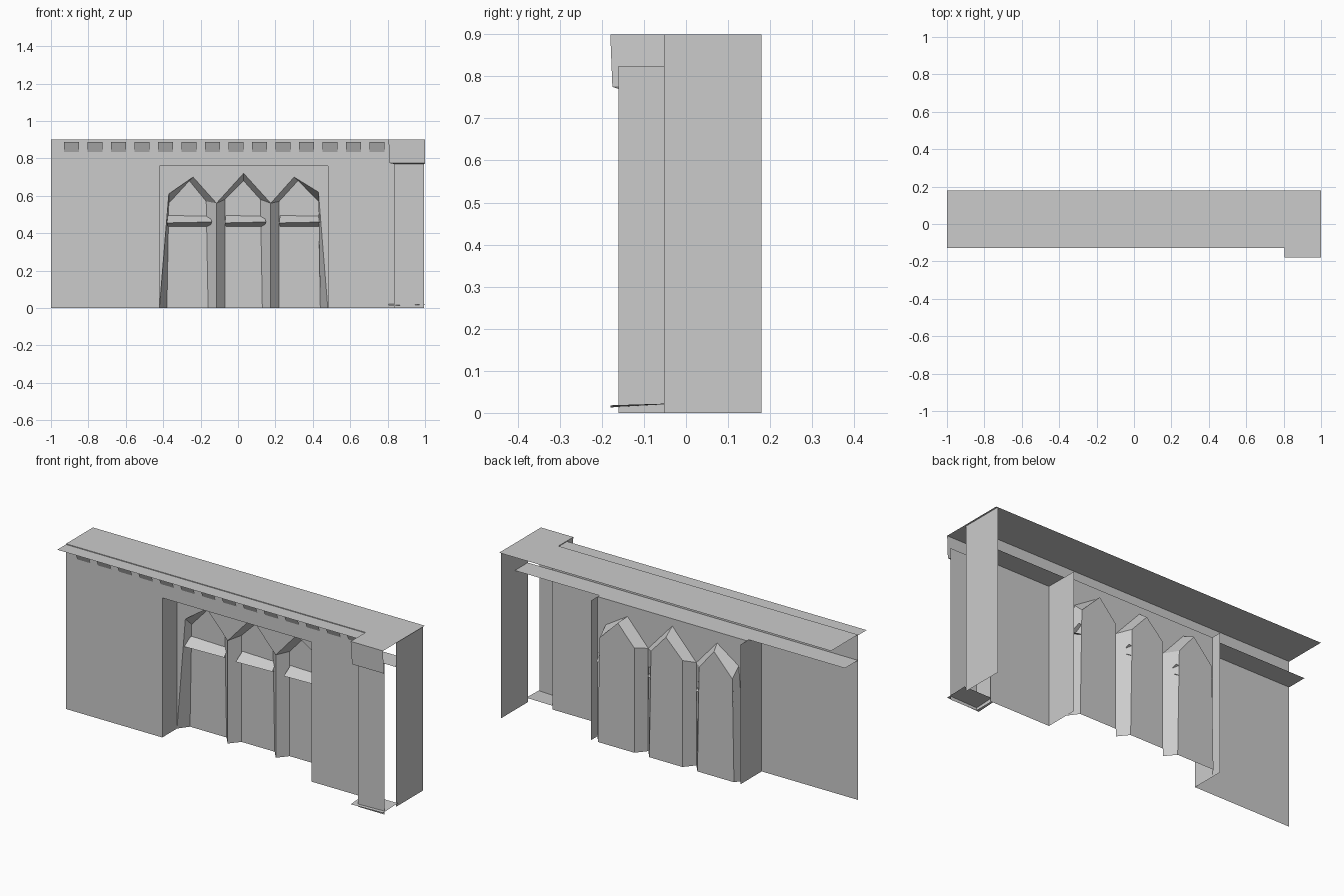
import bpy

if "Cube" in bpy.data.objects:
    bpy.data.objects.remove(bpy.data.objects["Cube"])

WALL, RIDGE, BACK = -0.052, 0.075, 0.13   # depths of wall face, pier ridges, niche backs
L, R, HEAD = -0.42, 0.48, 0.76            # recess opening


def sheets(name, faces):
    """One mesh object from a list of polygons."""
    verts, polys = [], []
    for f in faces:
        polys.append(range(len(verts), len(verts) + len(f)))
        verts.extend(f)
    me = bpy.data.meshes.new(name)
    me.from_pydata(verts, [], [list(p) for p in polys])
    me.update()
    ob = bpy.data.objects.new(name, me)
    bpy.context.collection.objects.link(ob)
    return ob


def front(x0, x1, z0, z1, y):
    return [(x0, y, z0), (x1, y, z0), (x1, y, z1), (x0, y, z1)]


def side(x, y0, y1, z0, z1):
    return [(x, y0, z0), (x, y1, z0), (x, y1, z1), (x, y0, z1)]


def flat(x0, x1, y0, y1, z):
    return [(x0, y0, z), (x1, y0, z), (x1, y1, z), (x0, y1, z)]


# Main wall with rectangular opening, and the side return
sheets("front_wall", [
    front(-1, L, 0, 0.9, WALL),
    front(R, 0.84, 0, 0.9, WALL),
    front(L, R, HEAD, 0.9, WALL)])
sheets("side_wall", [side(0.99, WALL, 0.18, 0, 0.9)])

# Roof slab with cornice overhang, and the inner ledge
sheets("roof", [flat(-1, 1, WALL, 0.18, 0.9)])
sheets("cornice", [flat(-1, 0.81, -0.127, WALL, 0.896)])
sheets("ledge", [flat(-1, L, WALL, 0.06, HEAD),
                 flat(L, R, WALL, RIDGE, HEAD),
                 flat(R, 0.99, WALL, 0.06, HEAD)])

# Tilted dentil faces below the cornice
dentils = []
for i in range(14):
    x = -0.93 + i * 0.1257
    dentils.append([(x, WALL - 0.003, 0.835), (x + 0.08, WALL - 0.003, 0.835),
                    (x + 0.08, WALL - 0.025, 0.887), (x, WALL - 0.025, 0.887)])
sheets("dentils", dentils)

# Recess jambs
sheets("recess_jambs", [side(L, WALL, BACK, 0, HEAD), side(R, WALL, BACK, 0, HEAD)])

# Three pointed niches: (left foot, left spring, peak, right spring, right foot), back panel outline
bays = [
    ([(L, 0), (-0.37, 0.61), (-0.24, 0.70), (-0.115, 0.56), (-0.115, 0)],
     [(-0.38, 0), (-0.37, 0.56), (-0.26, 0.68), (-0.17, 0.57), (-0.16, 0)]),
    ([(-0.115, 0), (-0.115, 0.56), (0.03, 0.72), (0.175, 0.56), (0.175, 0)],
     [(-0.07, 0), (-0.07, 0.58), (0.03, 0.68), (0.12, 0.58), (0.13, 0)]),
    ([(0.175, 0), (0.175, 0.56), (0.30, 0.70), (0.43, 0.62), (R, 0)],
     [(0.22, 0), (0.22, 0.57), (0.32, 0.68), (0.43, 0.57), (0.44, 0)]),
]
for n, (outer, inner) in enumerate(bays, 1):
    o = [(x, RIDGE, z) for x, z in outer]
    b = [(x, BACK, z) for x, z in inner]
    faces = [b] + [[o[i], o[i + 1], b[i + 1], b[i]] for i in range(4)]
    sheets(f"niche_{n}", faces)
    # Spandrel above the arch
    rim = o[1:4]
    if n == 1:
        rim = [o[0]] + rim
    if n == 3:
        rim = rim + [o[4]]
    x0, x1 = outer[0][0], outer[4][0]
    sheets(f"spandrel_{n}", [rim + [(x1, RIDGE, HEAD), (x0, RIDGE, HEAD)]])
    # Wedge-shaped transom bar across the niche
    a, c = inner[0][0] + 0.005, inner[4][0] + 0.01
    sheets(f"transom_{n}", [
        [(a - 0.005, 0.08, 0.455), (c + 0.01, 0.08, 0.46), (c, BACK, 0.49), (a, BACK, 0.495)],
        [(a - 0.005, 0.08, 0.455), (c + 0.01, 0.08, 0.46), (c, BACK, 0.435), (a, BACK, 0.435)]])

# Corner pilaster: front and left side only
sheets("pilaster", [front(0.835, 0.995, 0, 0.825, -0.16),
                    side(0.835, -0.16, WALL, 0, 0.825)])

# Flared capital
t0, t1 = (0.805, -0.18, 0.9), (1, -0.18, 0.9)
b0, b1 = (0.81, -0.175, 0.775), (1, -0.175, 0.775)
sheets("capital", [
    [b0, b1, t1, t0],
    [b0, t0, (0.805, WALL, 0.9), (0.81, WALL, 0.775)],
    [b0, b1, (0.995, -0.16, 0.77), (0.835, -0.16, 0.77)],
    [b0, (0.81, WALL, 0.775), (0.835, WALL, 0.77), (0.835, -0.16, 0.77)],
    flat(0.805, 1, -0.18, WALL, 0.9)])

# Thin base plate
sheets("pilaster_base", [
    [(0.805, -0.18, 0.013), (1, -0.18, 0.018), (1, WALL, 0.022), (0.805, WALL, 0.02)]])
